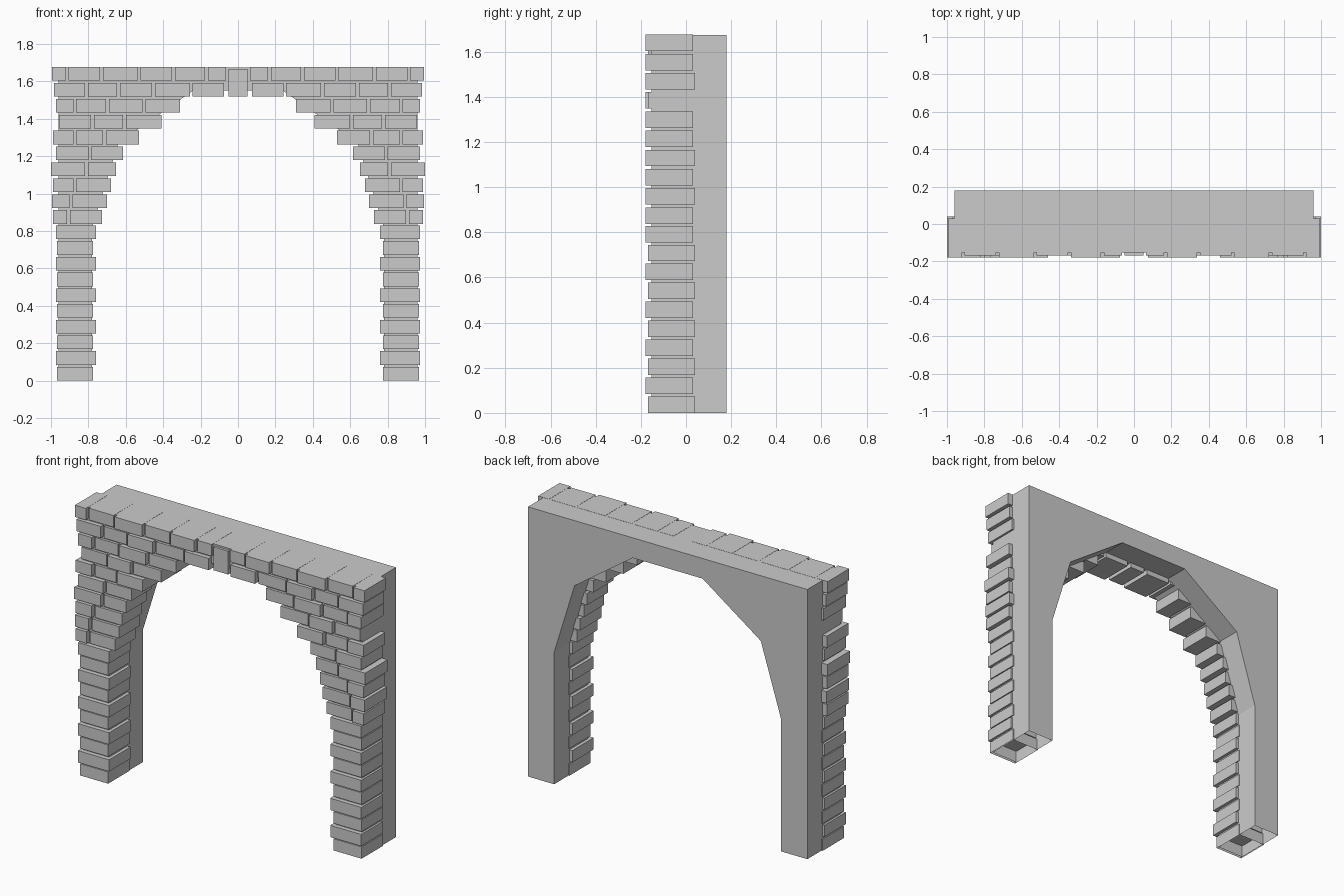
import bpy
import bmesh

default_cube = bpy.data.objects.get("Cube")
if default_cube:
    bpy.data.objects.remove(default_cube, do_unlink=True)

# One plain stone colour
stone = bpy.data.materials.new("grey_stone")
stone.use_nodes = True
colour = (0.6, 0.6, 0.6, 1)
stone.diffuse_color = colour
stone.node_tree.nodes["Principled BSDF"].inputs["Base Color"].default_value = colour


def finish(name, bm):
    """Turn a bmesh into a named object, leaving the feet open underneath."""
    bmesh.ops.recalc_face_normals(bm, faces=bm.faces)
    feet = [f for f in bm.faces if all(v.co.z < 0.001 for v in f.verts)]
    bmesh.ops.delete(bm, geom=feet, context="FACES")
    mesh = bpy.data.meshes.new(name)
    bm.to_mesh(mesh)
    bm.free()
    mesh.materials.append(stone)
    obj = bpy.data.objects.new(name, mesh)
    bpy.context.collection.objects.link(obj)
    return obj


def add_brick(bm, x0, x1, y0, y1, z0, z1):
    verts = bmesh.ops.create_cube(bm, size=1)["verts"]
    bmesh.ops.scale(bm, verts=verts, vec=(abs(x1 - x0), y1 - y0, z1 - z0))
    bmesh.ops.translate(bm, verts=verts,
                        vec=((x0 + x1) / 2, (y0 + y1) / 2, (z0 + z1) / 2))


def add_pair(bm, x0, x1, *rest):
    for side in (-1, 1):
        add_brick(bm, side * x0, side * x1, *rest)


# Wall slab with a faceted arched opening
half = [(0.96, 1.675), (0.96, 0), (0.78, 0), (0.78, 0.82), (0.64, 1.27), (0.24, 1.55)]
outline = half + [(-x, z) for x, z in reversed(half)]
bm = bmesh.new()
face = bm.faces.new([bm.verts.new((x, -0.152, z)) for x, z in outline])
moved = bmesh.ops.extrude_face_region(bm, geom=[face])["geom"]
bmesh.ops.translate(bm, vec=(0, 0.332, 0),
                    verts=[g for g in moved if isinstance(g, bmesh.types.BMVert)])
finish("arch_wall", bm)

COURSE = 0.084
HEIGHT = 0.073
PROUD, RECESSED = -0.18, -0.168

# Leg bricks, alternating wide and narrow courses
bm = bmesh.new()
for row in range(10):
    z = row * COURSE
    if row % 2:
        add_pair(bm, 0.973, 0.76, PROUD, 0.03, z, z + HEIGHT)
    else:
        add_pair(bm, 0.967, 0.775, RECESSED, 0.04, z, z + HEIGHT)
finish("leg_bricks", bm)

# Stepped courses: outer end, then the inner end of each brick
courses = [
    (0.99, 0.914, 0.727),
    (0.995, 0.9, 0.7),
    (0.99, 0.88, 0.68),
    (1.0, 0.818, 0.652),
    (0.973, 0.8, 0.615),
    (0.99, 0.88, 0.722, 0.53),
    (0.957, 0.786, 0.615, 0.41),
    (0.973, 0.88, 0.706, 0.31 + 0.2, 0.31),
    (0.984, 0.818, 0.647, 0.46, 0.257, 0.075),
    (0.995, 0.92, 0.738, 0.535, 0.353, 0.176, 0.064),
]
bm = bmesh.new()
for i, ends in enumerate(courses):
    z = (i + 10) * COURSE
    z += 0.001 * i - 0.002
    back = 0.04 if i in (1, 3, 7) else 0.03
    for j in range(len(ends) - 1):
        start = ends[j] - (0.015 if j else 0)
        proud = (j % 2 == 0) != (i == 6)
        add_pair(bm, start, ends[j + 1], PROUD if proud else RECESSED, back,
                 z, z + HEIGHT)
finish("arch_bricks", bm)

# Keystone at the crown
bm = bmesh.new()
add_brick(bm, -0.05, 0.05, RECESSED, 0.03, 1.52, 1.665)
finish("keystone", bm)
